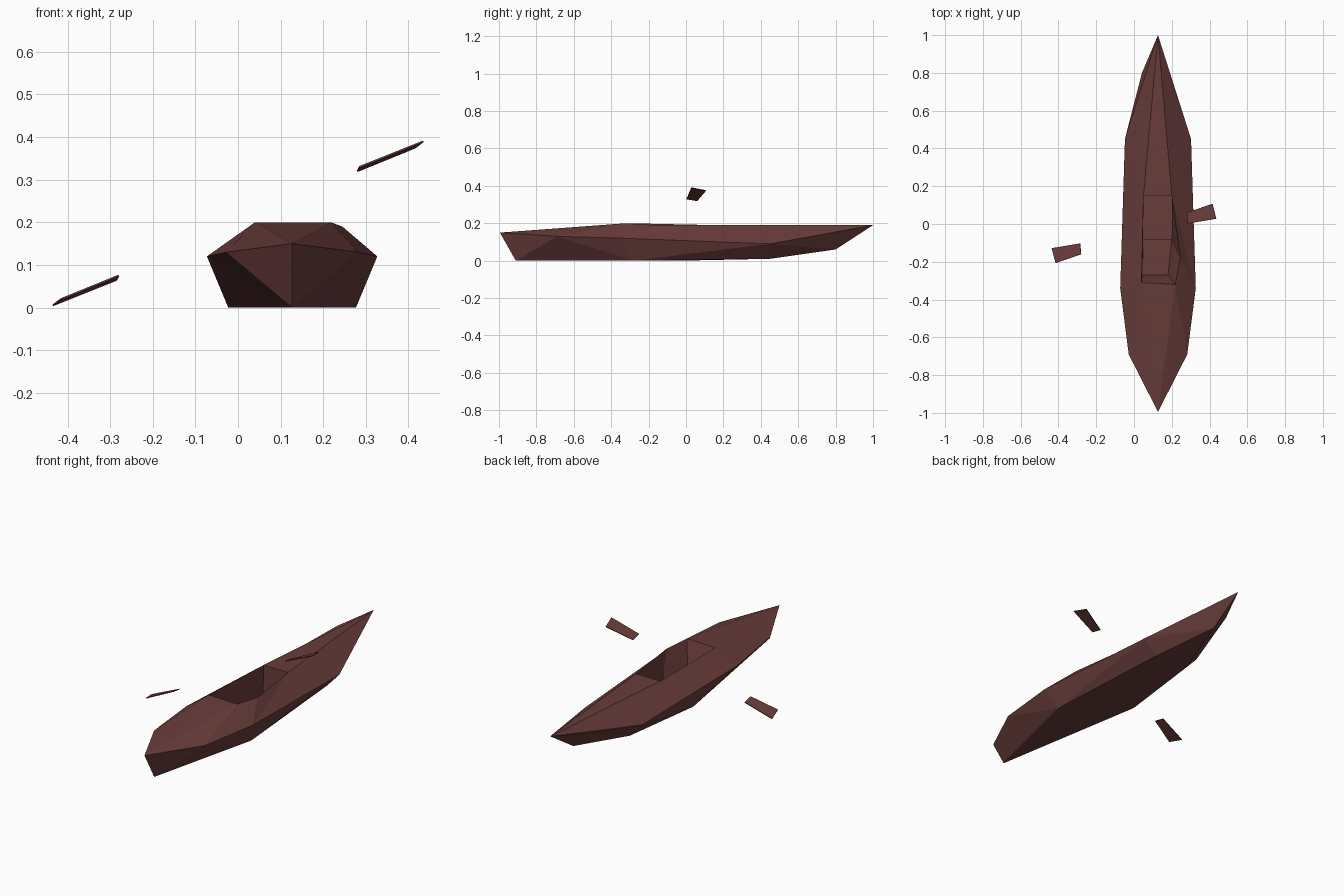
import bpy, bmesh
from mathutils import Vector

cube = bpy.data.objects.get("Cube")
if cube:
    bpy.data.objects.remove(cube)

paint = bpy.data.materials.new("dark_red_brown")
paint.use_nodes = True
color = (0.14, 0.046, 0.043, 1)
paint.diffuse_color = color
paint.node_tree.nodes["Principled BSDF"].inputs["Base Color"].default_value = color

MID = 0.127  # centre line of the boat


def finish(name, bm):
    bmesh.ops.remove_doubles(bm, verts=bm.verts[:], dist=0.0005)
    bmesh.ops.recalc_face_normals(bm, faces=bm.faces[:])
    mesh = bpy.data.meshes.new(name)
    bm.to_mesh(mesh)
    bm.free()
    mesh.materials.append(paint)
    obj = bpy.data.objects.new(name, mesh)
    bpy.context.collection.objects.link(obj)
    return obj


def face(bm, points):
    bm.faces.new([bm.verts.new(p) for p in points])


def stitch(bm, a, b):
    """Join two chains of points with triangles along the shortest diagonals."""
    a, b = [Vector(p) for p in a], [Vector(p) for p in b]
    i = j = 0
    while i < len(a) - 1 or j < len(b) - 1:
        step_a = j == len(b) - 1 or (
            i < len(a) - 1 and (a[i + 1] - b[j]).length <= (a[i] - b[j + 1]).length)
        tri = [a[i], b[j], a[i + 1] if step_a else b[j + 1]]
        i, j = (i + 1, j) if step_a else (i, j + 1)
        if (tri[1] - tri[0]).cross(tri[2] - tri[0]).length > 1e-6:
            face(bm, tri)


# Key points of the hull
bow, stern = (MID, -0.995, 0.15), (MID, 1.0, 0.19)
keel_bow, keel_stern = (MID, -0.91, 0), (MID, 0.8, 0.06)


def sheer(side):
    pts = [(MID + side * w, y, z) for w, y, z in
           ((0.155, -0.69, 0.13), (0.2, -0.34, 0.12), (0.175, 0.45, 0.09))]
    if side < 0:
        pts.append((0.042, 0.8, 0.155))
    return [bow] + pts + [stern]


def bottom(side):
    corner_y = -0.28 if side > 0 else -0.03
    return [keel_bow, (MID + side * 0.15, corner_y, 0),
            (MID + side * 0.1, 0.45, 0.01), keel_stern, stern]


# Cockpit rim on each side, front to back
rims = {-1: [(0.04, -0.31, 0.2), (0.05, 0.15, 0.19)],
        1: [(0.218, -0.32, 0.2), (0.245, -0.18, 0.19), (0.2, 0.15, 0.19)]}

# Cockpit lining: backrest foot, seat edge, step, floor
wells = {side: [(x, y, z) for x, y, z in
                ((edge, -0.27, 0.07), (wide, -0.08, 0.07),
                 (wide, -0.08, 0.03), (wide, 0.15, 0.03))]
         for side, edge, wide in ((-1, 0.045, 0.048), (1, 0.18, 0.2))}

# Hull: sides, deck slopes and cockpit walls
bm = bmesh.new()
for side in (-1, 1):
    stitch(bm, sheer(side), bottom(side))
    stitch(bm, sheer(side), [bow] + rims[side] + [stern])
    stitch(bm, rims[side], wells[side])
stitch(bm, bottom(-1), bottom(1))

# Flat deck ends, seat, floor and cockpit end walls
face(bm, [bow, rims[-1][0], rims[1][0]])
face(bm, [stern, rims[-1][-1], rims[1][-1]])
stitch(bm, wells[-1], wells[1])
for end in (0, -1):
    stitch(bm, [rims[-1][end], rims[1][end]], [wells[-1][end], wells[1][end]])
finish("kayak_hull", bm)

# Paddle blades: the right one is the left one turned through a centre point
blade = [Vector(p) for p in ((0.28, 0.06, 0.32), (0.285, 0.003, 0.33),
                             (0.435, 0.028, 0.39), (0.415, 0.107, 0.375))]
turn = Vector((0, -0.1, 0.395))
for name, corners in (("left_paddle_blade", blade),
                      ("right_paddle_blade", [turn - p for p in blade])):
    bm = bmesh.new()
    face(bm, corners)
    obj = finish(name, bm)
    solid = obj.modifiers.new("thickness", 'SOLIDIFY')
    solid.thickness = 0.004
    solid.offset = 0
